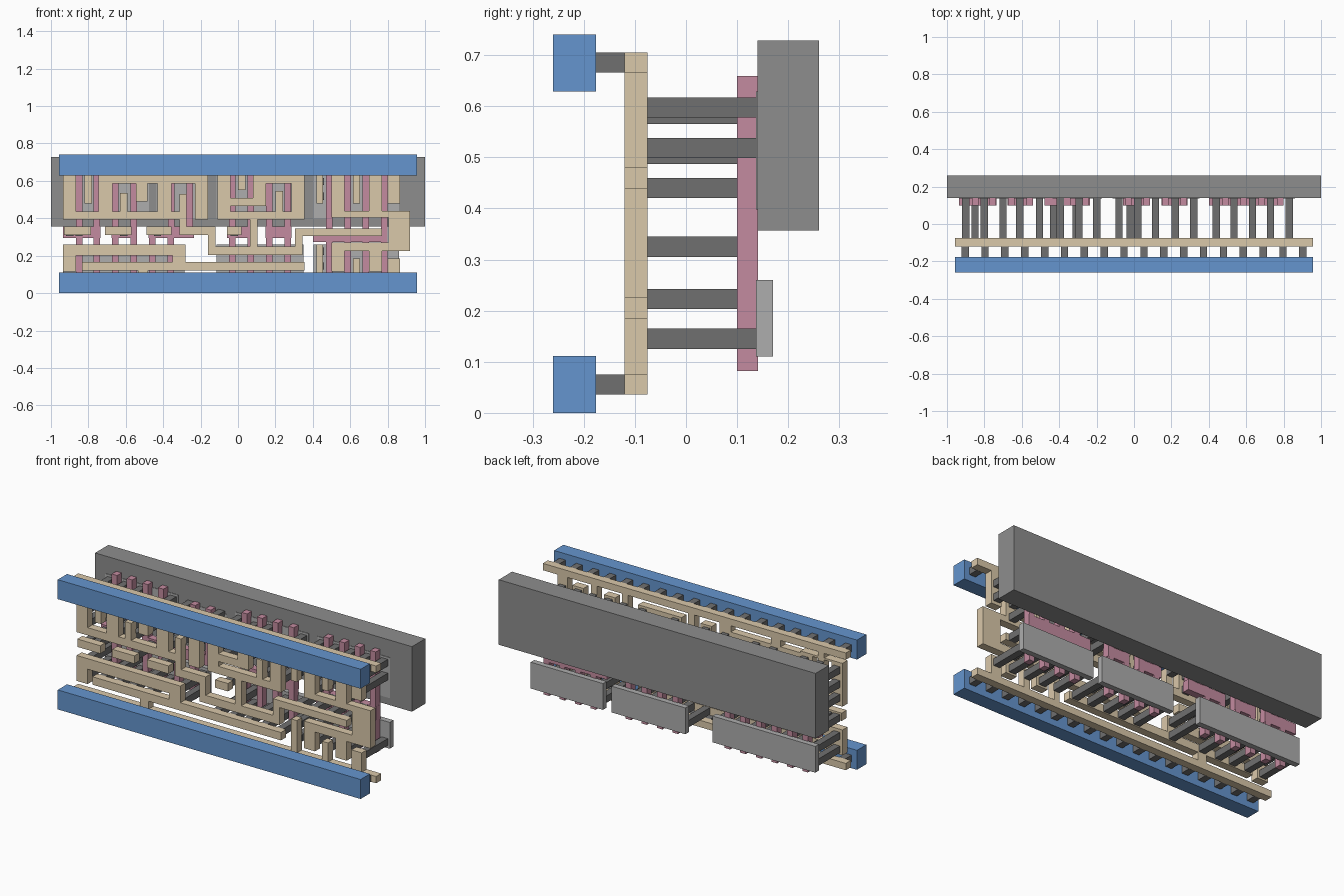
import bpy, bmesh


def mat(name, rgb):
    m = bpy.data.materials.new(name)
    m.diffuse_color = (*rgb, 1)
    return m


BLUE = mat("blue", (0.13, 0.30, 0.62))
TAN = mat("tan", (0.70, 0.58, 0.40))
PINK = mat("pink", (0.55, 0.26, 0.35))
DARK = mat("dark_grey", (0.16, 0.16, 0.16))
LIGHT = mat("light_grey", (0.42, 0.42, 0.42))
MID = mat("mid_grey", (0.27, 0.27, 0.27))


def slab(name, rects, y0, y1, material):
    """Object made of boxes: rects are (x0, x1, z0, z1), extruded y0..y1."""
    bm = bmesh.new()
    for x0, x1, z0, z1 in rects:
        v = bmesh.ops.create_cube(bm, size=1)["verts"]
        bmesh.ops.scale(bm, verts=v, vec=(x1 - x0, y1 - y0, z1 - z0))
        bmesh.ops.translate(bm, verts=v, vec=((x0 + x1) / 2, (y0 + y1) / 2, (z0 + z1) / 2))
    me = bpy.data.meshes.new(name)
    bm.to_mesh(me)
    bm.free()
    ob = bpy.data.objects.new(name, me)
    ob.data.materials.append(material)
    bpy.context.collection.objects.link(ob)


def squares(points, h=0.0196):
    return [(x - h, x + h, z - h, z + h) for x, z in points]


# Power rails, well block, diffusion plates
slab("lower_rail", [(-0.956, 0.956, 0, 0.111)], -0.26, -0.176, BLUE)
slab("upper_rail", [(-0.956, 0.956, 0.629, 0.74)], -0.26, -0.176, BLUE)
slab("well_block", [(-1, 1, 0.357, 0.728)], 0.14, 0.26, MID)
slab("lower_plates", [(a, b, 0.11, 0.26) for a, b in
     [(-0.935, -0.285), (-0.115, 0.35), (0.405, 0.862)]], 0.137, 0.17, LIGHT)
slab("upper_plates", [(-0.935, -0.475, 0.398, 0.629), (-0.435, -0.17, 0.398, 0.60),
     (-0.115, 0.35, 0.398, 0.629), (0.405, 0.862, 0.398, 0.629)], 0.137, 0.17, LIGHT)

# Gate fingers and their cross links
G = 0.0173
full = [-0.85, -0.755, -0.656, -0.558, -0.03, 0.067, 0.166, 0.265, 0.488, 0.586, 0.684, 0.782]
gates = [(x - G, x + G, 0.082, 0.659) for x in full]
gates += [(x - G, x + G, 0.082, 0.33) for x in (-0.458, -0.36)]
gates += [(x - G, x + G, 0.33, 0.62) for x in (-0.356, -0.258)]
gates += [(a, b, 0.295, 0.355) for a, b in
          [(-0.935, -0.735), (-0.675, -0.54), (-0.478, -0.235), (-0.06, 0.085), (0.148, 0.285)]]
gates.append((0.40, 0.80, 0.272, 0.345))
slab("gate_fingers", gates, 0.10, 0.141, PINK)

# Rail posts
cols = [-0.903 + i * 0.10624 for i in range(18)]
slab("rail_posts", squares([(x, z) for x in cols for z in (0.0555, 0.685)]), -0.178, -0.118, DARK)

# Local wiring layer
slab("wiring_rails", [(-0.956, 0.956, 0.036, 0.075), (-0.956, 0.956, 0.666, 0.705)], -0.12, -0.075, TAN)
slab("wiring_upper_left", [
    (-0.935, -0.28, 0.393, 0.437), (-0.935, -0.865, 0.393, 0.63), (-0.745, -0.67, 0.393, 0.63),
    (-0.935, -0.67, 0.629, 0.64),
    (-0.63, -0.59, 0.393, 0.535), (-0.43, -0.355, 0.393, 0.63), (-0.745, -0.16, 0.587, 0.63)],
    -0.12, -0.075, TAN)
slab("wiring_upper_drops", [
    (-0.82, -0.78, 0.48, 0.70), (-0.545, -0.485, 0.49, 0.70), (-0.23, -0.16, 0.393, 0.70),
    (0, 0.04, 0.55, 0.70), (0.42, 0.455, 0.48, 0.70), (0.615, 0.652, 0.48, 0.70),
    (0.80, 0.865, 0.48, 0.70)], -0.12, -0.075, TAN)
slab("wiring_snake", [
    (-0.313, -0.275, 0.31, 0.53), (-0.313, -0.12, 0.31, 0.355), (-0.16, -0.12, 0.205, 0.355),
    (-0.16, 0.345, 0.205, 0.25), (0.305, 0.345, 0.205, 0.345), (0.305, 0.77, 0.305, 0.345)],
    -0.12, -0.075, TAN)
slab("wiring_middle", [
    (-0.11, -0.04, 0.393, 0.63), (-0.11, 0.07, 0.393, 0.437), (-0.04, 0.15, 0.465, 0.508),
    (0.08, 0.15, 0.465, 0.63), (0.08, 0.355, 0.587, 0.63), (0.285, 0.355, 0.393, 0.63),
    (0.20, 0.24, 0.393, 0.545), (0.065, 0.355, 0.393, 0.437), (0.065, 0.105, 0.23, 0.437)],
    -0.12, -0.075, TAN)
slab("wiring_right", [
    (0.50, 0.57, 0.405, 0.63), (0.70, 0.77, 0.405, 0.63), (0.50, 0.92, 0.405, 0.44),
    (0.805, 0.92, 0.225, 0.44), (0.50, 0.92, 0.225, 0.27), (0.50, 0.57, 0.115, 0.27),
    (0.70, 0.77, 0.115, 0.27)], -0.12, -0.075, TAN)
slab("wiring_lower_left", [
    (-0.935, -0.28, 0.20, 0.26), (-0.935, -0.865, 0.115, 0.26), (-0.35, -0.28, 0.12, 0.26),
    (-0.835, 0.355, 0.12, 0.165)], -0.12, -0.075, TAN)
slab("wiring_lower_risers", [
    (0.42, 0.455, 0.04, 0.26), (0.615, 0.652, 0.04, 0.185), (0.80, 0.865, 0.04, 0.185),
    (-0.535, -0.48, 0.04, 0.13)], -0.12, -0.075, TAN)
slab("wiring_pads", [(a, b, 0.31, 0.355) for a, b in
     [(-0.93, -0.785), (-0.71, -0.57), (-0.49, -0.355), (-0.06, 0.02)]], -0.12, -0.075, TAN)

# Long contact posts to the plates
posts = []
for zs, xs in {
        (0.597, 0.518): [-0.80, -0.70, -0.505, -0.90, 0.44, 0.535, 0.634, 0.73, 0.83, -0.20, -0.395,
                         -0.08, 0.115, 0.32],
        (0.44,): [-0.90, -0.70, -0.61, -0.395, -0.08, 0.22, 0.32, 0.535, 0.73],
        (0.506,): [-0.61, -0.294, 0.22],
        (0.585,): [0.02],
        (0.145,): [-0.90, -0.80, -0.70, -0.61, -0.505, -0.31, -0.08, 0.02, 0.115, 0.22, 0.32,
                   0.44, 0.535, 0.634, 0.73, 0.83],
        (0.223,): [-0.90, -0.70, -0.505, -0.31, 0.02, 0.22, 0.44, 0.535, 0.73]}.items():
    posts += [(x, z) for x in xs for z in zs]
slab("plate_posts", squares(posts), -0.076, 0.139, DARK)

# Shorter contact posts to the gate links
slab("gate_posts", squares([(x, 0.325) for x in
     (-0.85, -0.90, -0.61, -0.43, -0.02, 0.44, 0.535, 0.634, 0.73)]), -0.076, 0.101, DARK)
